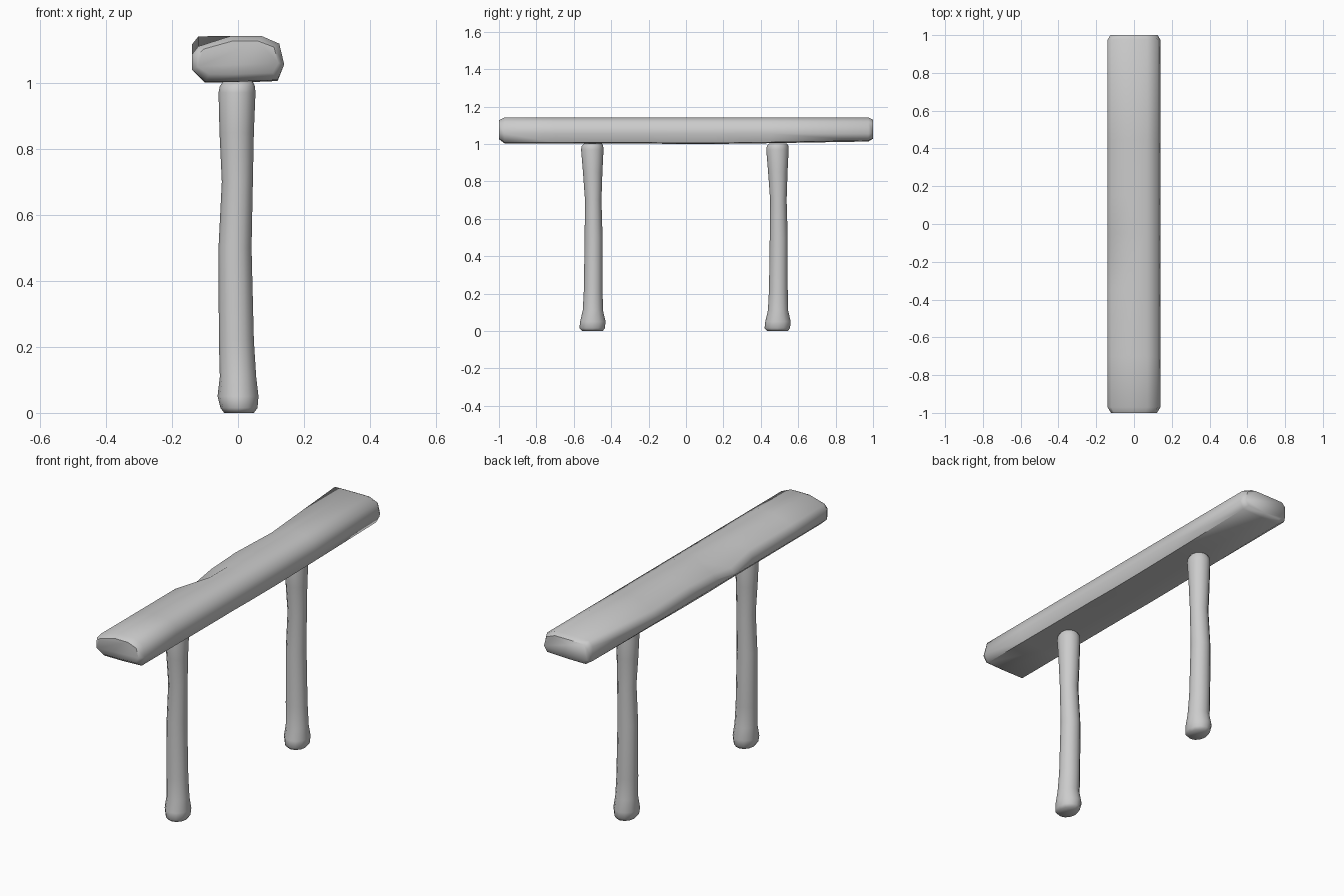
import bpy, bmesh, math

if "Cube" in bpy.data.objects:
    bpy.data.objects.remove(bpy.data.objects["Cube"])


def loft(name, rings):
    """Skin a list of equal-length point rings and cap both ends."""
    bm = bmesh.new()
    loops = [[bm.verts.new(p) for p in ring] for ring in rings]
    n = len(loops[0])
    for a, b in zip(loops, loops[1:]):
        for i in range(n):
            j = (i + 1) % n
            bm.faces.new((a[i], a[j], b[j], b[i]))
    bm.faces.new(loops[0])
    bm.faces.new(loops[-1])
    bmesh.ops.recalc_face_normals(bm, faces=bm.faces)
    mesh = bpy.data.meshes.new(name)
    bm.to_mesh(mesh)
    bm.free()
    obj = bpy.data.objects.new(name, mesh)
    bpy.context.collection.objects.link(obj)
    bpy.ops.object.select_all(action='DESELECT')
    obj.select_set(True)
    bpy.context.view_layer.objects.active = obj
    bpy.ops.object.shade_smooth_by_angle(angle=math.radians(60))
    return obj


# Rail: worn plank section, left shoulder height changes along the length
def rail_ring(y, shoulder, bottom, inset):
    pts = [(-0.02, 1.142), (0.07, 1.142), (0.125, 1.118), (0.14, 1.055),
           (0.12, bottom + 0.005), (0.0, bottom), (-0.10, bottom),
           (-0.14, 1.04), (-0.14, shoulder - 0.025), (-0.12, shoulder)]
    mid = 1.075
    return [(x * (1 - inset / 0.14), y, mid + (z - mid) * (1 - inset / 0.075))
            for x, z in pts]


stations = [  # y, shoulder height, underside, inset
    (-1.0, 1.11, 1.01, 0.018), (-0.97, 1.11, 1.003, 0.0),
    (-0.7, 1.11, 1.003, 0.0), (-0.35, 1.11, 1.002, 0.0),
    (-0.2, 1.075, 1.002, 0.0), (-0.05, 1.10, 1.0, 0.0),
    (0.15, 1.11, 1.0, 0.0), (0.45, 1.10, 1.004, 0.0),
    (0.975, 1.14, 1.013, 0.0), (1.0, 1.14, 1.016, 0.015)]
loft("rail", [rail_ring(*s) for s in stations])

# Posts: slightly crooked rounded logs with flared feet and heads
post_profile = [  # z, centre x, centre y, radius x, radius y
    (0.0, 0.003, 0.0, 0.045, 0.055), (0.015, 0.003, -0.002, 0.056, 0.068),
    (0.05, 0.0, 0.002, 0.062, 0.068), (0.11, 0.0, 0.002, 0.055, 0.054),
    (0.22, -0.005, 0.004, 0.053, 0.05), (0.5, -0.009, 0.006, 0.050, 0.048),
    (0.7, -0.002, 0.004, 0.047, 0.044), (0.85, -0.004, 0.001, 0.052, 0.052),
    (0.97, -0.003, -0.001, 0.056, 0.060), (0.99, -0.002, 0.0, 0.053, 0.057),
    (1.003, 0.0, 0.003, 0.045, 0.047)]
SIDES = 12
for name, y0 in (("front_post", -0.5), ("back_post", 0.49)):
    rings = []
    for z, cx, cy, rx, ry in post_profile:
        rings.append([(cx + rx * math.cos(2 * math.pi * i / SIDES),
                       y0 + cy + ry * math.sin(2 * math.pi * i / SIDES), z)
                      for i in range(SIDES)])
    loft(name, rings)
